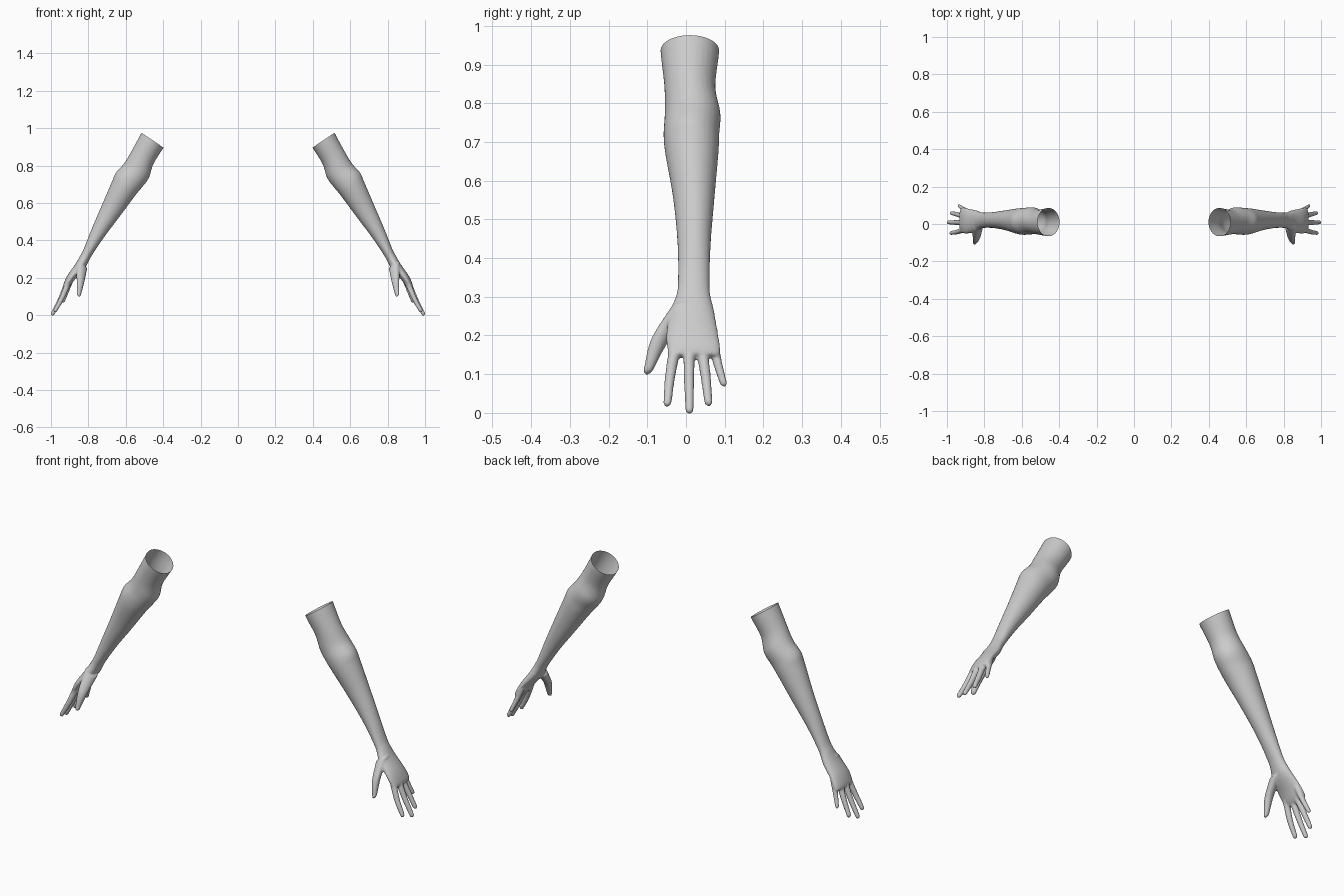
import bpy, bmesh, math
from mathutils import Vector

if "Cube" in bpy.data.objects:
    bpy.data.objects.remove(bpy.data.objects["Cube"])

SIDES = 28
ACROSS = Vector((0.87, 0, 0.5)).normalized()   # from palm side to back-of-hand side

skin = bpy.data.materials.new("light grey")
skin.diffuse_color = (0.6, 0.6, 0.6, 1)
skin.use_nodes = True
skin.node_tree.nodes["Principled BSDF"].inputs["Base Color"].default_value = skin.diffuse_color


def smooth_sections(rows, steps=5):
    """Catmull-Rom blend between cross-sections."""
    pts = [rows[0]] + rows + [rows[-1]]
    out = []
    for i in range(1, len(pts) - 2):
        for s in range(steps):
            t = s / steps
            out.append([0.5 * (2 * b + (c - a) * t + (2 * a - 5 * b + 4 * c - d) * t * t
                               + (3 * b - a - 3 * c + d) * t ** 3)
                        for a, b, c, d in zip(*pts[i - 1:i + 3])])
    return out + [rows[-1]]


def loft(bm, rows):
    """Closed tube; each row is centre x, y, z, half thickness, half width."""
    rings = []
    for x, y, z, thick, width in smooth_sections(rows):
        ring = []
        for k in range(SIDES):
            a = 2 * math.pi * k / SIDES
            p = (Vector((x, y, z)) + ACROSS * thick * math.cos(a)
                 + Vector((0, width * math.sin(a), 0)))
            ring.append(bm.verts.new(p))
        rings.append(ring)
    for r, q in zip(rings, rings[1:]):
        for k in range(SIDES):
            j = (k + 1) % SIDES
            bm.faces.new((r[k], r[j], q[j], q[k]))
    bm.faces.new(rings[0][::-1])
    bm.faces.new(rings[-1])


def digit(bm, base, middle, tip, r0, r1):
    """Finger with a rounded end."""
    a, b, c = Vector(base), Vector(middle), Vector(tip)
    d = (c - b).normalized()
    rows = [[*a, r0, r0], [*b, (r0 + r1) / 2, (r0 + r1) / 2], [*(c - d * r1 * 1.6), r1, r1],
            [*(c - d * r1 * 0.5), r1 * 0.8, r1 * 0.8], [*c, r1 * 0.25, r1 * 0.25]]
    loft(bm, rows)


bm = bmesh.new()

# Upper arm, elbow, forearm, wrist and palm
loft(bm, [
    [0.427, 0.010, 0.996, 0.071, 0.076],
    [0.457, 0.010, 0.936, 0.071, 0.076],
    [0.511, 0.010, 0.843, 0.068, 0.066],
    [0.543, 0.017, 0.773, 0.077, 0.072],
    [0.584, 0.014, 0.722, 0.080, 0.072],
    [0.614, 0.015, 0.673, 0.072, 0.069],
    [0.679, 0.020, 0.560, 0.057, 0.054],
    [0.749, 0.021, 0.439, 0.040, 0.043],
    [0.801, 0.020, 0.341, 0.028, 0.041],
    [0.821, 0.019, 0.304, 0.027, 0.044],
    [0.845, 0.016, 0.262, 0.027, 0.057],
    [0.890, 0.016, 0.205, 0.023, 0.067],
    [0.914, 0.020, 0.165, 0.019, 0.069],
    [0.924, 0.020, 0.147, 0.013, 0.064],
])

# Fingers: index, middle, ring, little
digit(bm, (0.905, -0.026, 0.180), (0.940, -0.041, 0.095), (0.982, -0.049, 0.016), 0.016, 0.011)
digit(bm, (0.910, 0.008, 0.180), (0.948, 0.008, 0.090), (0.996, 0.009, -0.002), 0.016, 0.011)
digit(bm, (0.905, 0.038, 0.180), (0.940, 0.050, 0.100), (0.980, 0.059, 0.018), 0.016, 0.011)
digit(bm, (0.890, 0.066, 0.200), (0.913, 0.080, 0.135), (0.938, 0.099, 0.068), 0.015, 0.010)
# Thumb and its fleshy base
digit(bm, (0.835, -0.005, 0.270), (0.842, -0.066, 0.190), (0.853, -0.102, 0.100), 0.034, 0.014)

mesh = bpy.data.meshes.new("arm_parts")
bm.to_mesh(mesh)
bm.free()
helper = bpy.data.objects.new("arm_parts", mesh)
bpy.context.collection.objects.link(helper)

# Fuse the parts into one continuous skin
fuse = helper.modifiers.new("fuse", 'REMESH')
fuse.mode = 'VOXEL'
fuse.voxel_size = 0.0045
relax = helper.modifiers.new("relax", 'SMOOTH')
relax.factor = 0.5
relax.iterations = 6
graph = bpy.context.evaluated_depsgraph_get()
fused = bpy.data.meshes.new_from_object(helper.evaluated_get(graph))
bpy.data.objects.remove(helper)

# Slice the upper end so the sleeve is open, then make both arms
for name, side in (("right_arm", 1), ("left_arm", -1)):
    bm = bmesh.new()
    bm.from_mesh(fused)
    bmesh.ops.bisect_plane(bm, geom=bm.verts[:] + bm.edges[:] + bm.faces[:],
                           plane_co=(0.457, 0, 0.936), plane_no=(-0.56, 0, 0.83),
                           clear_outer=True)
    if side < 0:
        for v in bm.verts:
            v.co.x *= -1
        bmesh.ops.reverse_faces(bm, faces=bm.faces[:])
    for f in bm.faces:
        f.smooth = True
        f.material_index = 0
    arm_mesh = bpy.data.meshes.new(name)
    bm.to_mesh(arm_mesh)
    bm.free()
    arm_mesh.materials.clear()
    arm_mesh.materials.append(skin)
    bpy.context.collection.objects.link(bpy.data.objects.new(name, arm_mesh))
